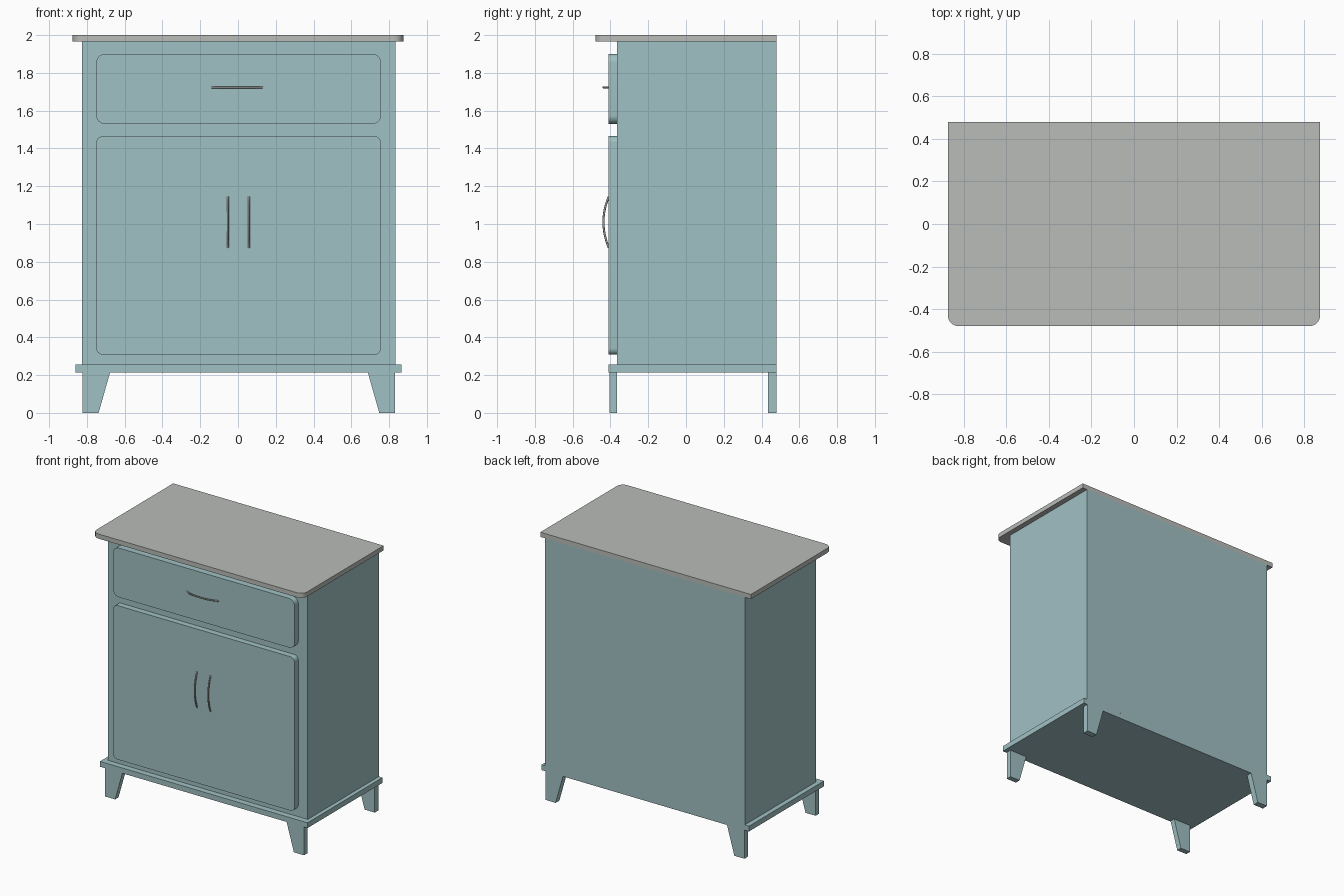
import bpy, bmesh, math
from mathutils import Vector

if "Cube" in bpy.data.objects:
    bpy.data.objects.remove(bpy.data.objects["Cube"])


def material(name, rgb):
    m = bpy.data.materials.new(name)
    m.diffuse_color = (*rgb, 1)
    m.use_nodes = True
    m.node_tree.nodes["Principled BSDF"].inputs["Base Color"].default_value = m.diffuse_color
    return m


TEAL = material("teal paint", (0.352, 0.533, 0.552))
GREY = material("grey worktop", (0.485, 0.505, 0.48))
METAL = material("handle metal", (0.40, 0.40, 0.38))


def prism(name, profile, start, depth, mat):
    """Extrude a closed 3D profile along the depth vector."""
    bm = bmesh.new()
    face = bm.faces.new([bm.verts.new(Vector(p) + Vector(start)) for p in profile])
    new = bmesh.ops.extrude_face_region(bm, geom=[face])["geom"]
    bmesh.ops.translate(bm, vec=depth, verts=[g for g in new if isinstance(g, bmesh.types.BMVert)])
    bmesh.ops.recalc_face_normals(bm, faces=bm.faces)
    me = bpy.data.meshes.new(name)
    bm.to_mesh(me)
    bm.free()
    ob = bpy.data.objects.new(name, me)
    bpy.context.collection.objects.link(ob)
    me.materials.append(mat)
    bpy.context.view_layer.objects.active = ob
    ob.select_set(True)
    bpy.ops.object.shade_smooth_by_angle(angle=math.radians(30))
    ob.select_set(False)
    return ob


def rounded(u0, u1, v0, v1, radii, steps=8):
    """2D rectangle; radii per corner: (u0,v0), (u1,v0), (u1,v1), (u0,v1)."""
    pts = []
    for i, (u, v, su, sv) in enumerate([(u0, v0, 1, 1), (u1, v0, -1, 1), (u1, v1, -1, -1), (u0, v1, 1, -1)]):
        r = radii[i]
        if r == 0:
            pts.append((u, v))
            continue
        for k in range(steps + 1):
            a = math.pi * (1 + i / 2) + k / steps * math.pi / 2
            pts.append((u + su * r + r * math.cos(a), v + sv * r + r * math.sin(a)))
    return pts


def slab(name, x0, x1, y0, y1, z0, z1, mat, radii=(0, 0, 0, 0)):
    prof = [(x, y, 0) for x, y in rounded(x0, x1, y0, y1, radii)]
    return prism(name, prof, (0, 0, z0), (0, 0, z1 - z0), mat)


def panel(name, x0, x1, z0, z1, r):
    prof = [(x, 0, z) for x, z in rounded(x0, x1, z0, z1, (r,) * 4)]
    return prism(name, prof, (0, -0.41, 0), (0, 0.045, 0), TEAL)


# Worktop, carcass and base board
slab("worktop", -0.875, 0.875, -0.48, 0.48, 1.965, 2.0, GREY, (0.05, 0.05, 0, 0))
slab("cabinet_body", -0.825, 0.835, -0.365, 0.48, 0.255, 1.965, TEAL)
slab("base_board", -0.86, 0.865, -0.41, 0.48, 0.215, 0.255, TEAL)

# Raised drawer and door fronts
panel("drawer_front", -0.75, 0.757, 1.53, 1.90, 0.045)
panel("door_front", -0.75, 0.757, 0.308, 1.465, 0.035)

# Tapered legs
for side, s in (("left", -1), ("right", 1)):
    c = 0.005
    prof = [(c + s * x, 0, z) for x, z in ((0.827, 0), (0.743, 0), (0.682, 0.215), (0.827, 0.215))]
    prism(f"front_leg_{side}", prof, (0, -0.405, 0), (0, 0.04, 0), TEAL)
    prism(f"back_leg_{side}", prof, (0, 0.435, 0), (0, 0.045, 0), TEAL)


# Bowed handles
def handle(name, centre, axis):
    cu = bpy.data.curves.new(name, "CURVE")
    cu.dimensions = "3D"
    cu.bevel_depth = 0.0055
    cu.bevel_resolution = 2
    cu.use_fill_caps = True
    sp = cu.splines.new("POLY")
    n = 16
    sp.points.add(n)
    for i, p in enumerate(sp.points):
        t = 2 * i / n - 1
        co = Vector(centre) + Vector(axis) * (0.135 * t) + Vector((0, -0.028 * (1 - t * t), 0))
        p.co = (*co, 1)
    ob = bpy.data.objects.new(name, cu)
    bpy.context.collection.objects.link(ob)
    cu.materials.append(METAL)


handle("drawer_handle", (-0.005, -0.409, 1.723), (1, 0, 0))
handle("door_handle_left", (-0.054, -0.409, 1.01), (0, 0, 1))
handle("door_handle_right", (0.058, -0.409, 1.01), (0, 0, 1))
